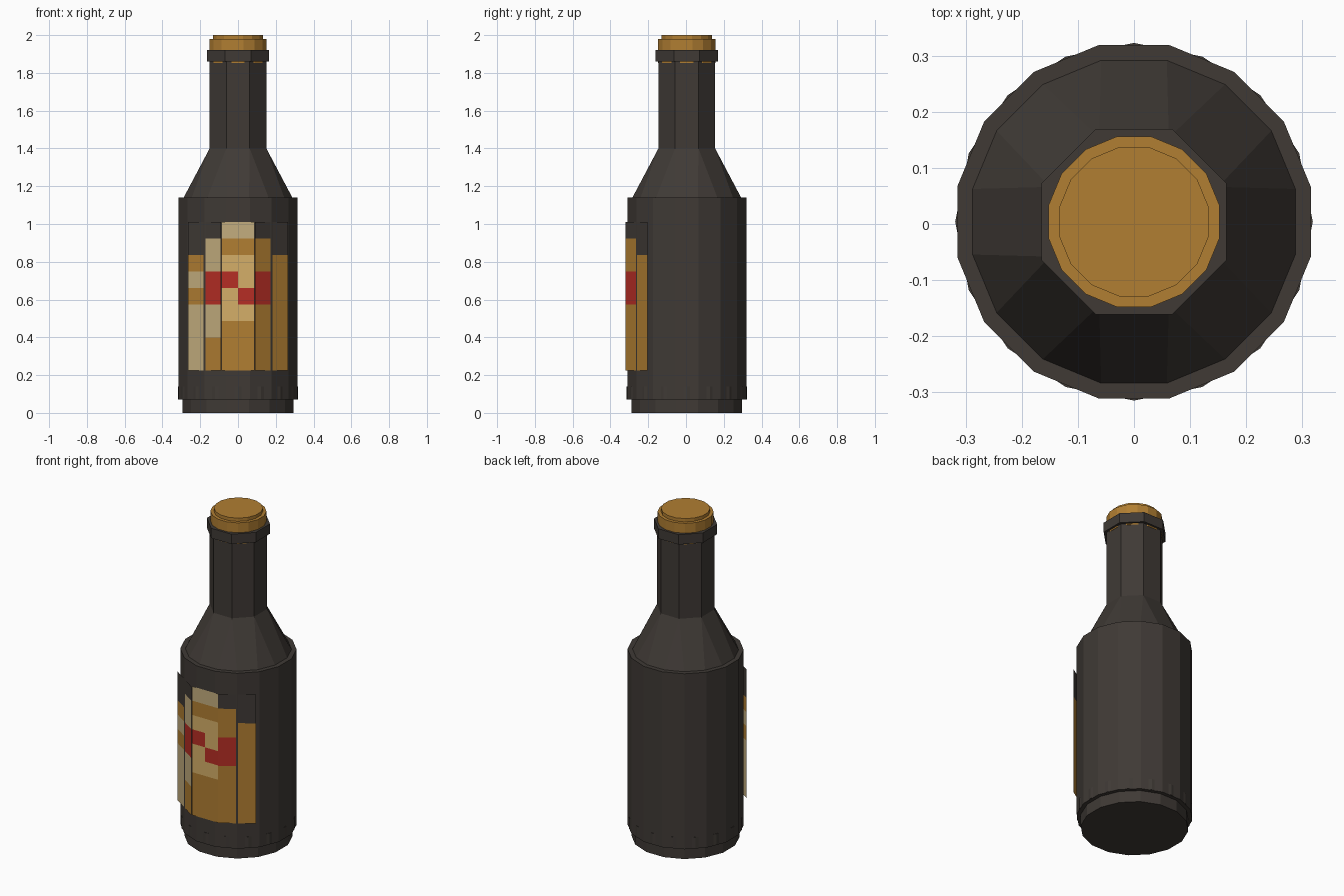
import bpy, bmesh, math
from mathutils import Vector

if "Cube" in bpy.data.objects:
    bpy.data.objects.remove(bpy.data.objects["Cube"])

OFF = 0.004                      # bottle axis sits slightly behind y = 0
STEP = math.pi / 8


def material(name, rgb):
    m = bpy.data.materials.new(name)
    m.diffuse_color = (*rgb, 1)
    m.use_nodes = True
    m.node_tree.nodes["Principled BSDF"].inputs["Base Color"].default_value = m.diffuse_color
    return m


DARK = material("dark_glass", (0.050, 0.042, 0.036))
GOLD = material("gold", (0.44, 0.21, 0.032))
TAN = material("tan", (0.66, 0.43, 0.14))
PALE = material("pale_beige", (0.55, 0.42, 0.21))
RED = material("red", (0.47, 0.027, 0.018))


def finish(name, bm, mats):
    me = bpy.data.meshes.new(name)
    bm.to_mesh(me)
    bm.free()
    for m in mats:
        me.materials.append(m)
    ob = bpy.data.objects.new(name, me)
    bpy.context.collection.objects.link(ob)
    return ob


def ring(bm, n, apothem, z, phase=0.5):
    """Regular polygon; phase 0.5 puts a flat side towards the front."""
    r = apothem / math.cos(math.pi / n)
    return [bm.verts.new((r * math.sin((i + phase) * 2 * math.pi / n),
                          OFF - r * math.cos((i + phase) * 2 * math.pi / n), z))
            for i in range(n)]


def lathe(name, n, profile, mat, phase=0.5):
    bm = bmesh.new()
    rings = [ring(bm, n, a, z, phase) for a, z in profile]
    for lo, hi in zip(rings, rings[1:]):
        for i in range(n):
            j = (i + 1) % n
            bm.faces.new((lo[i], lo[j], hi[j], hi[i]))
    bm.faces.new(rings[0][::-1])
    bm.faces.new(rings[-1])
    return finish(name, bm, [mat])


# Bottle parts
lathe("base", 16, [(0.293, 0), (0.293, 0.08)], DARK)
lathe("body", 16, [(0.315, 0.07), (0.315, 1.14)], DARK)
lathe("lower_band", 16, [(0.3125, 0.072), (0.3125, 0.14)], DARK, 0)
lathe("neck", 8, [(0.15, 1.39), (0.15, 1.87)], DARK)
lathe("neck_ring", 8, [(0.165, 1.86), (0.165, 1.92)], DARK)
lathe("cap", 16, [(0.152, 1.852), (0.152, 1.98), (0.133, 1.98), (0.133, 2.0)], GOLD)

# Pleated shoulder: sixteen sides below, octagon corners and midpoints above
bm = bmesh.new()
low = ring(bm, 16, 0.293, 1.13)
high = []
for i in range(16):
    r = 0.15 if i % 2 == 0 else 0.15 / math.cos(STEP)
    high.append(bm.verts.new((r * math.sin(i * STEP), OFF - r * math.cos(i * STEP), 1.4)))
for i in range(16):
    j = (i + 1) % 16
    bm.faces.new((low[i], low[j], high[j]))
    bm.faces.new((low[i], high[j], high[i]))
finish("shoulder", bm, [DARK])

# Label plates: one string per column, listed from top to bottom
CODES = "DGTPR"


def plate(name, angle, dist, half, columns):
    bm = bmesh.new()
    normal = Vector((math.sin(angle), -math.cos(angle), 0))
    side = Vector((math.cos(angle), math.sin(angle), 0))
    rows = len(columns[0])
    top, height = 1.01, 0.785

    def point(c, r):
        p = normal * dist + side * half * (2 * c / len(columns) - 1)
        return bm.verts.new((p.x, p.y + OFF, top - height * r / rows))

    grid = [[point(c, r) for r in range(rows + 1)] for c in range(len(columns) + 1)]
    for c, codes in enumerate(columns):
        for r, code in enumerate(codes):
            f = bm.faces.new((grid[c][r + 1], grid[c + 1][r + 1], grid[c + 1][r], grid[c][r]))
            f.material_index = CODES.index(code)
    return finish(name, bm, [DARK, GOLD, TAN, PALE, RED])


plate("label_left", -1.5 * STEP, 0.32, 0.105, ["DDGPGPPPP", "DPPRRPPGG"])
plate("label_centre", 0, 0.32, 0.0885, ["PGTRTTGGG", "PGTTRTGGG"])
plate("label_right", 1.5 * STEP, 0.32, 0.105, ["DGGRRGGGG", "DDGGGGGGG"])
